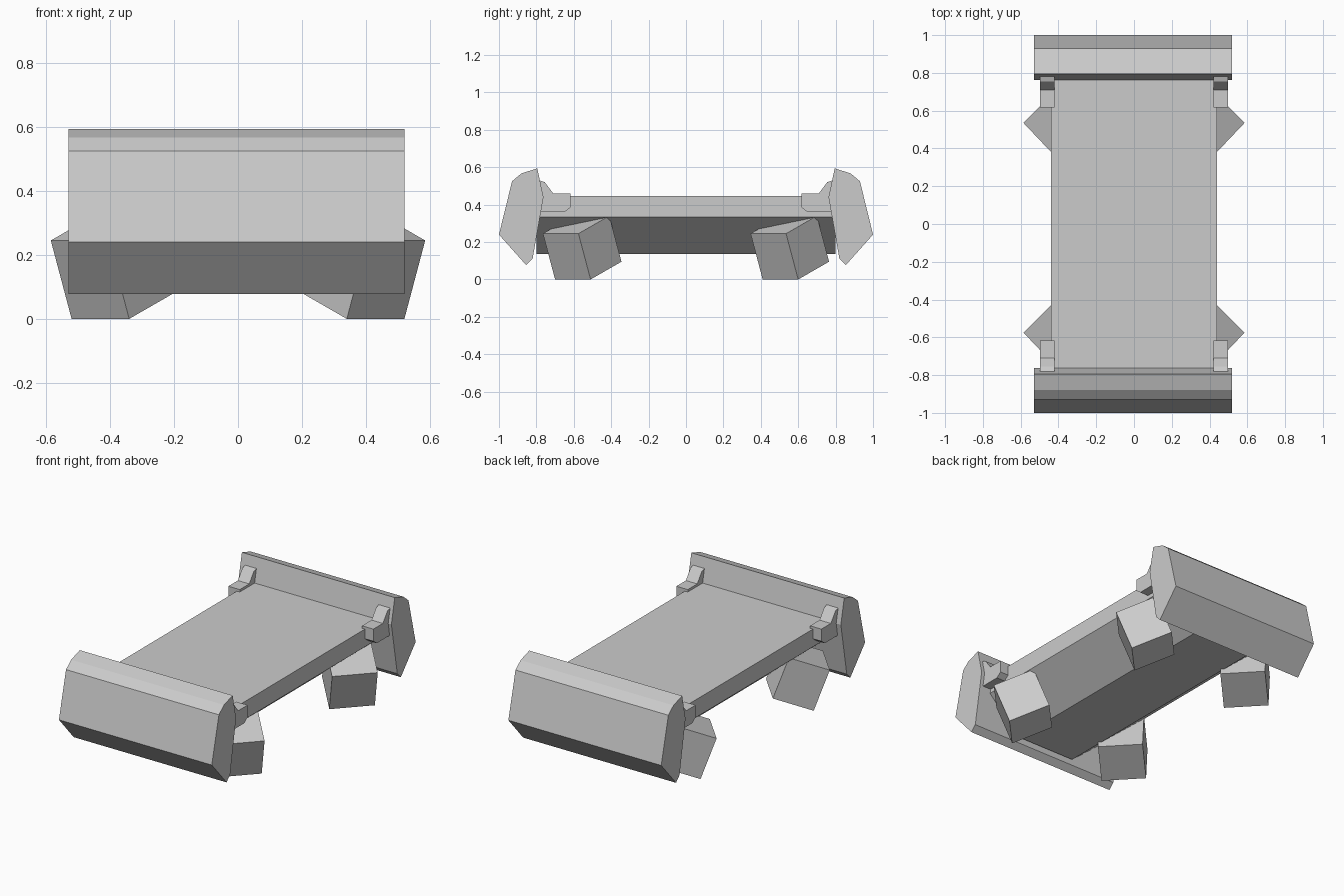
import bpy
import bmesh
from mathutils import Vector

cube = bpy.data.objects.get("Cube")
if cube:
    bpy.data.objects.remove(cube, do_unlink=True)

grey = bpy.data.materials.new("plain grey")
grey.use_nodes = True
colour = (0.6, 0.6, 0.6, 1)
grey.diffuse_color = colour
grey.node_tree.nodes["Principled BSDF"].inputs["Base Color"].default_value = colour


def extrude(name, outline, along):
    """Sweep a flat outline along a vector into a closed solid."""
    bm = bmesh.new()
    base = bm.faces.new([bm.verts.new(p) for p in outline])
    swept = bmesh.ops.extrude_face_region(bm, geom=[base], use_keep_orig=True)
    moved = [v for v in swept["geom"] if isinstance(v, bmesh.types.BMVert)]
    bmesh.ops.translate(bm, verts=moved, vec=along)
    bmesh.ops.recalc_face_normals(bm, faces=bm.faces)
    mesh = bpy.data.meshes.new(name)
    bm.to_mesh(mesh)
    bm.free()
    mesh.materials.append(grey)
    obj = bpy.data.objects.new(name, mesh)
    bpy.context.collection.objects.link(obj)
    return obj


def mirror_x(obj):
    obj.modifiers.new("Mirror", "MIRROR").use_axis = (True, False, False)


# Long deck with a bevelled underside
half = [(0.2, 0.135), (0.44, 0.335), (0.44, 0.445)]
section = half + [(-x, z) for x, z in reversed(half)]
extrude("deck", [(x, -0.8, z) for x, z in section], (0, 1.6, 0))

# Faceted end panels and corner brackets, drawn for the back and flipped for the front
panel = [(0.795, 0.594), (0.88, 0.567), (0.93, 0.525), (1.0, 0.24),
         (0.855, 0.077), (0.82, 0.112), (0.762, 0.44)]
bracket = [(0.617, 0.46), (0.71, 0.46), (0.755, 0.52), (0.785, 0.53),
           (0.79, 0.36), (0.65, 0.36), (0.617, 0.385)]
for side, sign in (("back", 1), ("front", -1)):
    extrude(side + "_panel", [(-0.53, sign * y, z) for y, z in panel], (1.05, 0, 0))
    mirror_x(extrude(side + "_brackets",
                     [(0.42, sign * y, z) for y, z in bracket], (0.078, 0, 0)))

# Tilted block feet, the same shape at both ends
across = Vector((-0.18, -0.19, 0))
inward = Vector((-0.165, 0.165, 0.095))
upward = Vector((0.065, -0.065, 0.245))
for side, y in (("front", -0.51), ("back", 0.6)):
    corner = Vector((0.52, y, 0))
    outline = [corner, corner + across, corner + across + inward, corner + inward]
    mirror_x(extrude(side + "_feet", outline, upward))
